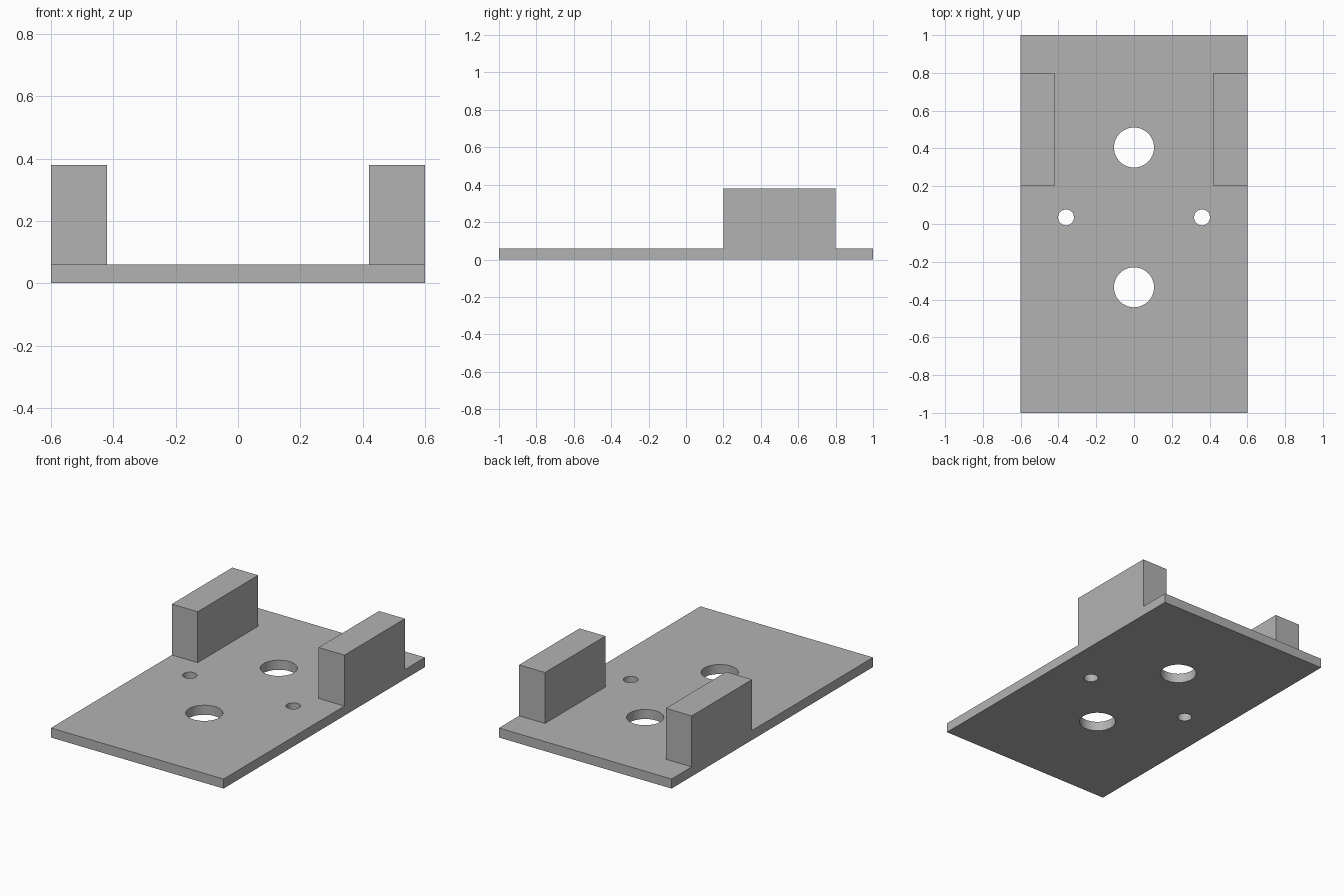
import bpy, bmesh, math

if "Cube" in bpy.data.objects:
    bpy.data.objects.remove(bpy.data.objects["Cube"], do_unlink=True)

WIDTH, LENGTH, THICK = 1.2, 2.0, 0.06
BLOCK_W, BLOCK_TOP = 0.18, 0.38
BLOCK_Y = (0.2, 0.8)

# Plain grey finish
grey = bpy.data.materials.new("plain_grey")
grey.use_nodes = True
colour = (0.45, 0.45, 0.45, 1)
grey.diffuse_color = colour
grey.node_tree.nodes["Principled BSDF"].inputs["Base Color"].default_value = colour


def box(name, lo, hi):
    bpy.ops.mesh.primitive_cube_add(size=1)
    ob = bpy.context.object
    ob.name = ob.data.name = name
    for v in ob.data.vertices:
        v.co = [h if c > 0 else l for c, l, h in zip(v.co, lo, hi)]
    ob.data.materials.append(grey)
    return ob


def cylinder(name, x, y, radius):
    bpy.ops.mesh.primitive_cylinder_add(vertices=48, radius=radius, depth=0.3,
                                        location=(x, y, THICK / 2))
    ob = bpy.context.object
    ob.name = name
    ob.hide_render = True
    ob.data.materials.append(grey)
    return ob


def combine(target, tool, operation):
    mod = target.modifiers.new(operation.lower(), "BOOLEAN")
    mod.operation, mod.solver, mod.object = operation, "EXACT", tool
    bpy.context.view_layer.objects.active = target
    bpy.ops.object.modifier_apply(modifier=mod.name)
    bpy.data.objects.remove(tool, do_unlink=True)


# Base plate
plate = box("mounting_plate", (-WIDTH / 2, -LENGTH / 2, 0), (WIDTH / 2, LENGTH / 2, THICK))

# Side blocks, flush with the plate edges
for side, name in ((1, "left_block"), (-1, "right_block")):
    x = sorted((side * WIDTH / 2, side * (WIDTH / 2 - BLOCK_W)))
    block = box(name, (x[0], BLOCK_Y[0], 0), (x[1], BLOCK_Y[1], BLOCK_TOP))
    combine(plate, block, "UNION")

# Merge the coplanar faces left by the union
bm = bmesh.new()
bm.from_mesh(plate.data)
bmesh.ops.remove_doubles(bm, verts=bm.verts, dist=0.0001)
bmesh.ops.dissolve_limit(bm, angle_limit=math.radians(1), verts=bm.verts, edges=bm.edges)
bm.to_mesh(plate.data)
bm.free()

# Two large holes on the centre line and a pair of small ones
for x, y, radius in ((0, 0.405, 0.106), (0, -0.335, 0.106),
                     (0.36, 0.035, 0.042), (-0.36, 0.035, 0.042)):
    combine(plate, cylinder("hole_cutter", x, y, radius), "DIFFERENCE")

# Smooth hole walls, sharp plate edges
bpy.ops.object.select_all(action="DESELECT")
plate.select_set(True)
bpy.context.view_layer.objects.active = plate
bpy.ops.object.shade_smooth_by_angle(angle=math.radians(30))
